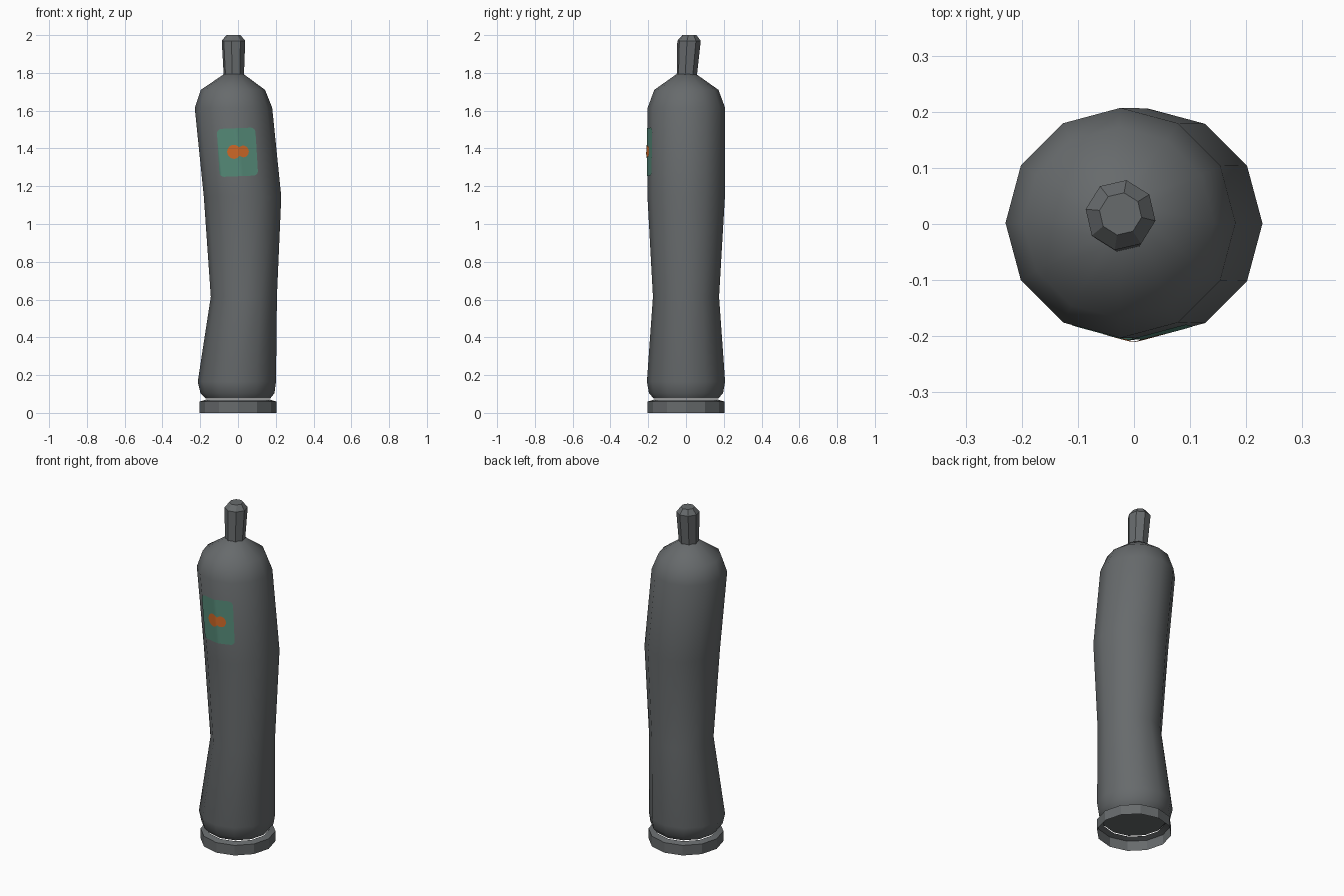
import bpy, bmesh, math
from mathutils import Vector
from mathutils.bvhtree import BVHTree

if "Cube" in bpy.data.objects:
    bpy.data.objects.remove(bpy.data.objects["Cube"])


def material(name, rgb):
    m = bpy.data.materials.new(name)
    m.diffuse_color = (*rgb, 1)
    m.use_nodes = True
    m.node_tree.nodes["Principled BSDF"].inputs["Base Color"].default_value = m.diffuse_color
    return m


GREY = material("steel grey", (0.135, 0.145, 0.15))
TEAL = material("label teal", (0.09, 0.25, 0.185))
ORANGE = material("label orange", (0.62, 0.14, 0.02))


def finish(name, bm, mat, angle):
    me = bpy.data.meshes.new(name)
    bm.to_mesh(me)
    bm.free()
    me.materials.append(mat)
    ob = bpy.data.objects.new(name, me)
    bpy.context.collection.objects.link(ob)
    bpy.ops.object.select_all(action='DESELECT')
    ob.select_set(True)
    bpy.context.view_layer.objects.active = ob
    bpy.ops.object.shade_smooth_by_angle(angle=math.radians(angle))
    return ob


def loft(name, rings, sides, turn=0, bottom=True, top=True, angle=40):
    """Skin circular rings given as (z, radius, centre x, centre y)."""
    bm = bmesh.new()
    loops = []
    for z, r, cx, cy in rings:
        loops.append([bm.verts.new((cx + r * math.cos(turn + math.tau * i / sides),
                                    cy + r * math.sin(turn + math.tau * i / sides), z))
                      for i in range(sides)])
    for a, b in zip(loops, loops[1:]):
        for i in range(sides):
            j = (i + 1) % sides
            bm.faces.new((a[i], a[j], b[j], b[i]))
    if bottom:
        bm.faces.new(loops[0][::-1])
    if top:
        bm.faces.new(loops[-1])
    return finish(name, bm, mat=GREY, angle=angle)


# Dented cylinder body
body = loft("cylinder_body", [
    (0.075, 0.170, 0.000, 0), (0.105, 0.196, -0.003, 0), (0.165, 0.207, -0.006, 0),
    (0.615, 0.175, 0.031, 0), (1.145, 0.205, 0.024, 0.001), (1.615, 0.205, -0.024, 0.002),
    (1.710, 0.170, -0.027, 0.002), (1.795, 0.050, -0.022, 0.002)], 12)

# Open foot ring
loft("foot_ring", [(0, 0.203, 0, 0), (0.06, 0.203, 0, 0), (0.07, 0.170, 0, 0)],
     12, bottom=False, top=False, angle=25)

# Valve stub on top
loft("valve", [(1.78, 0.054, -0.022, 0.004), (1.97, 0.063, -0.024, 0.016),
               (2.0, 0.038, -0.024, 0.018)], 8, turn=math.radians(35.5), angle=25)

# Painted label plates, wrapped on the front of the body
bm = bmesh.new()
bm.from_mesh(body.data)
tree = BVHTree.FromBMesh(bm)
bm.free()


def plate(name, cx, cz, half_w, height, mat, lift, cols=28, rows=20):
    """Sheet whose half height at u in [-1, 1] is height(u)."""
    bm = bmesh.new()
    grid = []
    for i in range(cols + 1):
        u = -math.cos(math.pi * i / cols)
        col = []
        for k in range(rows + 1):
            dz = height(u) * (2 * k / rows - 1)
            x = cx + half_w * u - 0.06 * dz
            z = cz + dz + 0.04 * half_w * u
            hit = tree.ray_cast(Vector((x, -1, z)), Vector((0, 1, 0)))[0]
            col.append(bm.verts.new((x, hit.y - lift, z)))
        grid.append(col)
    for a, b in zip(grid, grid[1:]):
        for k in range(rows):
            bm.faces.new((a[k], b[k], b[k + 1], a[k + 1]))
    return finish(name, bm, mat, 40)


def rounded(u, half_w=0.102, half_h=0.127, r=0.025):
    d = max(0, abs(u) * half_w - (half_w - r))
    return half_h - r + math.sqrt(max(0, r * r - d * d))


def two_blobs(u):
    left = math.sqrt(max(0, 1 - ((u + 0.38) / 0.62) ** 2)) * 0.037
    right = math.sqrt(max(0, 1 - ((u - 0.5) / 0.5) ** 2)) * 0.031
    return max(left, right, 0.001)


plate("label", -0.003, 1.38, 0.102, rounded, TEAL, 0.004)
plate("label_mark", 0.0, 1.383, 0.057, two_blobs, ORANGE, 0.007)
